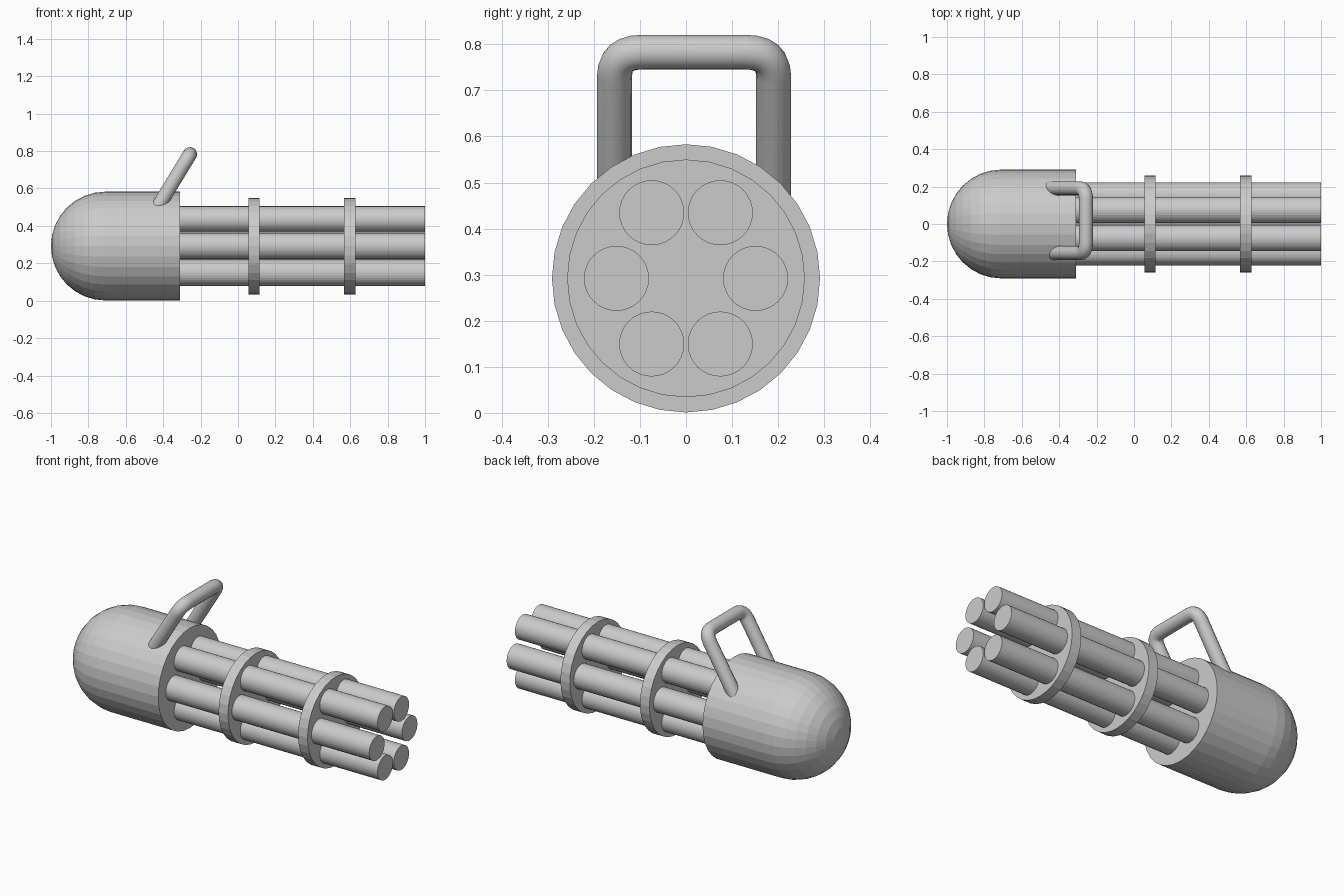
import bpy, bmesh, math
from mathutils import Vector, Matrix

if "Cube" in bpy.data.objects:
    bpy.data.objects.remove(bpy.data.objects["Cube"])

ZC = 0.292      # height of the main axis
SIDES = 32


def finish(bm, name):
    bmesh.ops.recalc_face_normals(bm, faces=bm.faces)
    mesh = bpy.data.meshes.new(name)
    bm.to_mesh(mesh)
    bm.free()
    obj = bpy.data.objects.new(name, mesh)
    bpy.context.collection.objects.link(obj)
    return obj


def rod(name, x0, x1, radius, y=0.0, z=ZC):
    """Capped cylinder lying along x."""
    bm = bmesh.new()
    place = Matrix.Translation(((x0 + x1) / 2, y, z)) @ Matrix.Rotation(math.pi / 2, 4, 'Y')
    bmesh.ops.create_cone(bm, cap_ends=True, segments=SIDES, radius1=radius,
                          radius2=radius, depth=x1 - x0, matrix=place)
    return finish(bm, name)


# Housing: domed rear and straight front, lathed around the x axis
R, DOME_X, FRONT_X = 0.291, -0.709, -0.31
profile = [(DOME_X - R * math.cos(a), R * math.sin(a))
           for a in (math.pi / 16 * i for i in range(9))]
profile += [(FRONT_X, R), (FRONT_X, 0)]
bm = bmesh.new()
verts = [bm.verts.new((x, 0, r)) for x, r in profile]
edges = [bm.edges.new(pair) for pair in zip(verts, verts[1:])]
bmesh.ops.spin(bm, geom=verts + edges, cent=(0, 0, 0), axis=(1, 0, 0),
               angle=math.tau, steps=SIDES, use_duplicate=False)
bmesh.ops.remove_doubles(bm, verts=bm.verts, dist=1e-4)
bmesh.ops.translate(bm, verts=bm.verts, vec=(0, 0, ZC))
finish(bm, "housing")

# Six barrels around the axis
centres = [(s * y, ZC + dz) for s in (-1, 1)
           for y, dz in ((0.151, 0), (0.0745, 0.1425), (0.0745, -0.1425))]
for i, (y, z) in enumerate(centres):
    rod(f"barrel_{i + 1}", -0.34, 1.0, 0.0705, y, z)

# Solid clamp discs
rod("rear_clamp", 0.055, 0.116, 0.258)
rod("front_clamp", 0.568, 0.628, 0.258)

# Carry handle: a bent tube leaning forward
foot = Vector((-0.47, 0, 0.432))
top = Vector((-0.257, 0, 0.783))
left, right = Vector((0, -0.155, 0)), Vector((0, 0.19, 0))
corners = [foot + left, top + left, top + right, foot + right]
path = [corners[0]]
for prev, c, nxt in zip(corners, corners[1:], corners[2:]):
    a = c + (prev - c).normalized() * 0.06
    b = c + (nxt - c).normalized() * 0.06
    for i in range(7):
        t = i / 6
        path.append(a * (1 - t) ** 2 + c * 2 * t * (1 - t) + b * t * t)
path.append(corners[-1])

curve = bpy.data.curves.new("carry_handle", 'CURVE')
curve.dimensions = '3D'
curve.bevel_depth = 0.038
curve.bevel_resolution = 6
curve.use_fill_caps = True
spline = curve.splines.new('POLY')
spline.points.add(len(path) - 1)
for point, co in zip(spline.points, path):
    point.co = (*co, 1)
handle = bpy.data.objects.new("carry_handle", curve)
bpy.context.collection.objects.link(handle)
